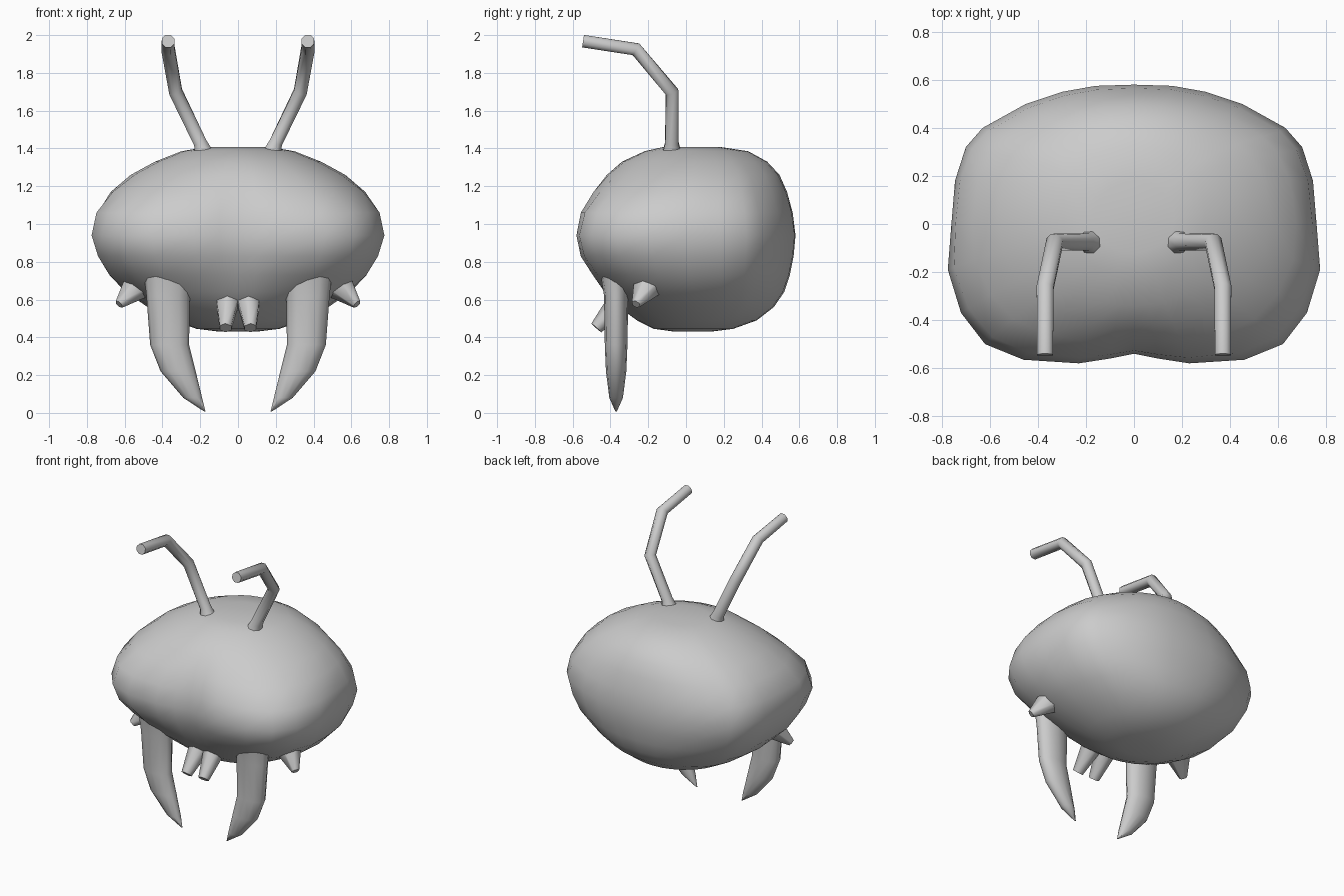
import bpy, bmesh
from math import atan2, cos, sin, pi, radians
from mathutils import Vector

if "Cube" in bpy.data.objects:
    bpy.data.objects.remove(bpy.data.objects["Cube"])


def loft(name, rings, angle=60):
    """Skin a list of equal-length closed rings and cap both ends."""
    bm = bmesh.new()
    loops = [[bm.verts.new(p) for p in ring] for ring in rings]
    n = len(loops[0])
    for a, b in zip(loops, loops[1:]):
        for i in range(n):
            j = (i + 1) % n
            bm.faces.new((a[i], a[j], b[j], b[i]))
    bm.faces.new(loops[0])
    bm.faces.new(loops[-1])
    bmesh.ops.recalc_face_normals(bm, faces=bm.faces)
    mesh = bpy.data.meshes.new(name)
    bm.to_mesh(mesh)
    bm.free()
    obj = bpy.data.objects.new(name, mesh)
    bpy.context.collection.objects.link(obj)
    bpy.ops.object.select_all(action='DESELECT')
    obj.select_set(True)
    bpy.context.view_layer.objects.active = obj
    bpy.ops.object.shade_smooth_by_angle(angle=radians(angle))
    return obj


def tube(name, path, radii, sides=8):
    """Round tube along a path, with one radius per point."""
    pts = [Vector(p) for p in path]
    rings = []
    for i, p in enumerate(pts):
        d = (pts[min(i + 1, len(pts) - 1)] - pts[max(i - 1, 0)]).normalized()
        u = Vector((1, 0, 0))
        u = (u - d * u.dot(d)).normalized()
        v = d.cross(u)
        rings.append([p + radii[i] * (u * cos(t) + v * sin(t))
                      for t in [2 * pi * (k + 0.5) / sides for k in range(sides)]])
    return loft(name, rings)


# Head: the widest outline (right half, back to front), mirrored in x
half = [(0, .58), (.16, .575), (.30, .55), (.45, .50), (.63, .40), (.70, .32),
        (.745, .18), (.76, 0), (.775, -.19), (.72, -.37), (.62, -.50),
        (.46, -.565), (.23, -.58), (.10, -.56), (0, -.54)]
outline = half + [(-x, y) for x, y in half[-2:0:-1]]

# Each level: height, half width, front, back, blend from ellipse to outline
levels = [(1.408, .17, -.12, .18, 0), (1.385, .30, -.22, .33, 0),
          (1.33, .44, -.34, .43, .05), (1.26, .57, -.425, .495, .2),
          (1.17, .68, -.50, .535, .5), (1.06, .755, -.56, .565, .85),
          (.94, .775, -.58, .58, 1), (.83, .745, -.56, .57, .9),
          (.73, .69, -.50, .55, .7), (.64, .60, -.44, .52, .4),
          (.56, .48, -.36, .465, .2), (.49, .35, -.26, .375, 0),
          (.445, .22, -.17, .25, 0), (.43, .10, -.06, .13, 0)]
rings = []
for z, a, front, back, w in levels:
    yc, d = (front + back) / 2, (back - front) / 2
    ring = []
    for x, y in outline:
        ox, oy = x / .775, y / .58
        t = atan2(oy, ox)
        ring.append((a * (cos(t) * (1 - w) + ox * w),
                     yc + d * (sin(t) * (1 - w) + oy * w), z))
    rings.append(ring)
loft("head", rings)

# Mandible sections: centre x, height, x radius, y radius
jaw = [(.37, .75, .13, .085), (.37, .62, .115, .064), (.362, .36, .103, .06),
       (.317, .22, .093, .054), (.24, .08, .05, .036), (.176, .008, .004, .004)]

for side, s in (("left", -1), ("right", 1)):
    loft(side + "_mandible",
         [[(s * (x + rx * cos(t)), -.37 + ry * sin(t), z)
           for t in [2 * pi * k / 12 for k in range(12)]] for x, z, rx, ry in jaw])

    # Bent antenna
    tube(side + "_antenna",
         [(s * .18, -.075, 1.37), (s * .20, -.075, 1.43), (s * .33, -.075, 1.70),
          (s * .37, -.265, 1.925), (s * .37, -.545, 1.968)],
         [.055, .038, .038, .038, .036])

    # Cheek spike and front tooth
    tube(side + "_cheek_spike", [(s * .53, -.20, .68), (s * .63, -.265, .575)],
         [.085, .025], 6)
    tube(side + "_tooth", [(s * .055, -.34, .60), (s * .066, -.475, .45)],
         [.07, .035], 6)
